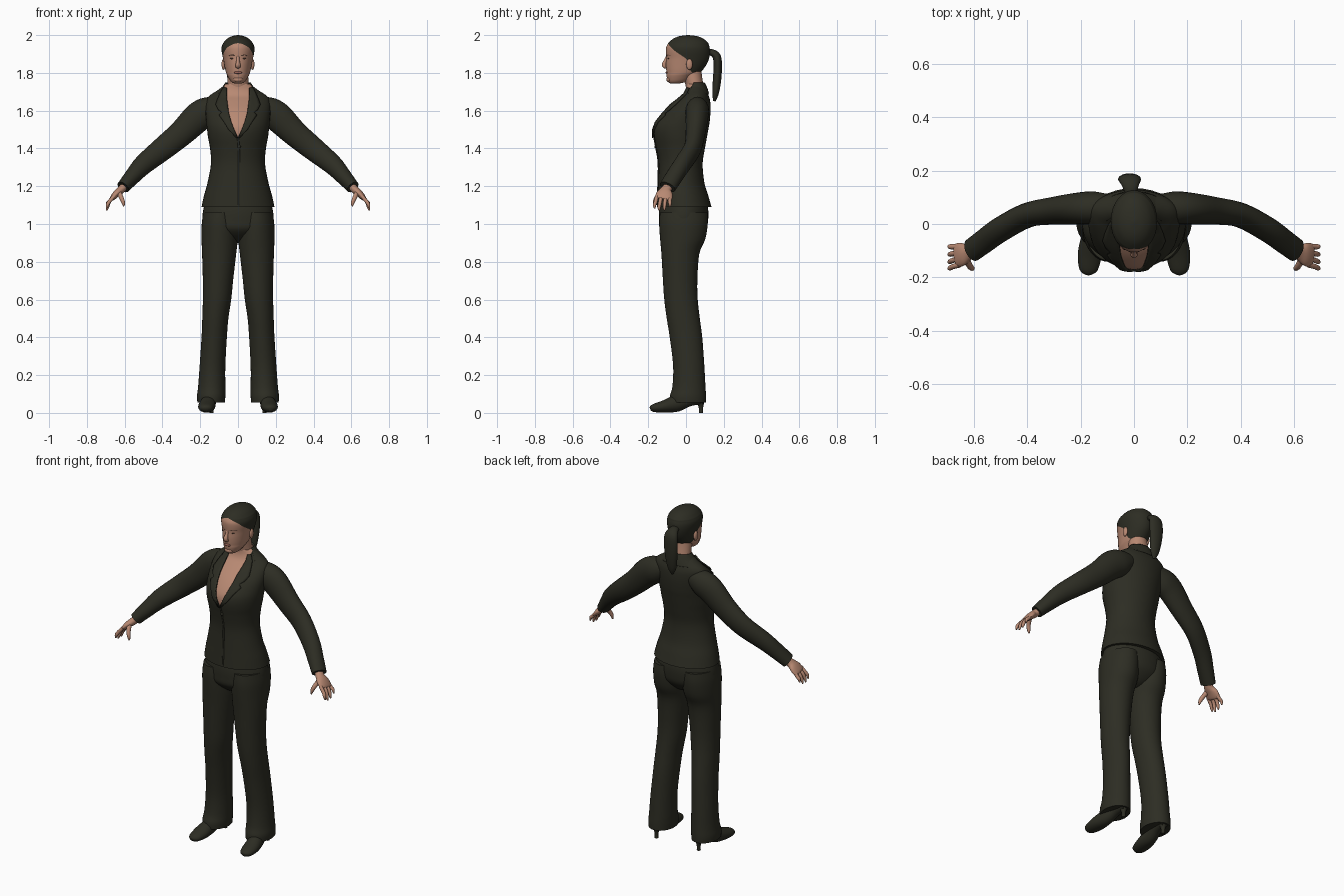
import bpy, bmesh, math
from mathutils import Vector


def material(name, r, g, b):
    m = bpy.data.materials.new(name)
    m.diffuse_color = (r, g, b, 1)
    return m


DARK = material("dark_olive", 0.026, 0.026, 0.017)
SKIN = material("skin", 0.48, 0.25, 0.17)
LIPS = material("lips", 0.33, 0.13, 0.10)
EYES = material("eyes", 0.09, 0.05, 0.035)


def smooth_rows(rows, steps):
    """Catmull-Rom interpolation through rows of numbers."""
    out = []
    for i in range(len(rows) - 1):
        a, b, c, d = rows[max(i - 1, 0)], rows[i], rows[i + 1], rows[min(i + 2, len(rows) - 1)]
        for k in range(steps):
            t = k / steps
            out.append([0.5 * (2 * q + (r - p) * t + (2 * p - 5 * q + 4 * r - s) * t * t
                               + (3 * q - p - 3 * r + s) * t ** 3)
                        for p, q, r, s in zip(a, b, c, d)])
    out.append(list(rows[-1]))
    return out


def finish(name, bm, mats, mirror, angle=50):
    bmesh.ops.remove_doubles(bm, verts=bm.verts, dist=1e-5)
    bmesh.ops.recalc_face_normals(bm, faces=bm.faces)
    me = bpy.data.meshes.new(name)
    bm.to_mesh(me)
    bm.free()
    ob = bpy.data.objects.new(name, me)
    bpy.context.collection.objects.link(ob)
    for m in mats:
        me.materials.append(m)
    if mirror:
        ob.modifiers.new("mirror", 'MIRROR').use_mirror_merge = False
    bpy.ops.object.select_all(action='DESELECT')
    ob.select_set(True)
    bpy.context.view_layer.objects.active = ob
    bpy.ops.object.shade_smooth_by_angle(angle=math.radians(angle))
    return ob


def bridge(name, rings, mats, mirror=False, front=0, front_open=False):
    """Skin rings of points; the first `front` columns take the second material or stay open."""
    bm = bmesh.new()
    vs = [[bm.verts.new(p) for p in ring] for ring in rings]
    n = len(vs[0])
    for lo, hi in zip(vs, vs[1:]):
        for i in range(n):
            if i < front and front_open:
                continue
            j = (i + 1) % n
            f = bm.faces.new((lo[i], lo[j], hi[j], hi[i]))
            f.material_index = 1 if i < front else 0
    if not front_open:
        bm.faces.new(vs[0])
        bm.faces.new(vs[-1]).material_index = len(mats) - 1 if name == "jacket" else 0
    return finish(name, bm, mats, mirror)


def loft(name, rows, mats, steps=4, mirror=False, front_open=False):
    """Horizontal ellipses: (z, centre x, half width, front y, back y[, opening angle])."""
    rings, front = [], 0
    for row in smooth_rows(rows, steps):
        z, cx, rx, yf, yb = row[:5]
        if len(row) > 5:
            front = 20
            o = math.radians(min(max(row[5], 0), 180))
            ang = [-o + 2 * o * i / 20 for i in range(20)]
            ang += [o + 2 * (math.pi - o) * i / 36 for i in range(36)]
        else:
            ang = [math.tau * i / 36 for i in range(36)]
        rings.append([(cx + rx * math.sin(a), (yf + yb) / 2 - (yb - yf) / 2 * math.cos(a), z)
                      for a in ang])
    return bridge(name, rings, mats, mirror, front, front_open)


def tube(name, rows, ref, mat, steps=4, mirror=False, sides=20):
    """Ellipses across a path: (x, y, z, radius along ref, other radius)."""
    rows = smooth_rows(rows, steps)
    pts = [Vector(r[:3]) for r in rows]
    rings = []
    for i, p in enumerate(pts):
        t = (pts[min(i + 1, len(pts) - 1)] - pts[max(i - 1, 0)]).normalized()
        a = Vector(ref)
        a = (a - t * a.dot(t)).normalized()
        b = t.cross(a)
        rings.append([p + a * rows[i][3] * math.cos(w) + b * rows[i][4] * math.sin(w)
                      for w in (math.tau * k / sides for k in range(sides))])
    return bridge(name, rings, [mat], mirror)


def ellipsoid(name, loc, size, mat, mirror=False):
    bm = bmesh.new()
    bmesh.ops.create_uvsphere(bm, u_segments=16, v_segments=10, radius=1)
    for v in bm.verts:
        v.co = Vector(loc) + Vector(c * s for c, s in zip(v.co, size))
    return finish(name, bm, [mat], mirror)


X, Y = (1, 0, 0), (0, 1, 0)

# Jacket body with the chest showing in the V opening
JACKET = [(1.09, 0, .193, -.153, .135, 0), (1.15, 0, .18, -.15, .118, 0), (1.22, 0, .161, -.147, .097, 0),
          (1.32, 0, .143, -.145, .088, 0), (1.40, 0, .148, -.157, .10, 0), (1.455, 0, .158, -.168, .11, 0),
          (1.50, 0, .164, -.17, .118, 7), (1.54, 0, .168, -.157, .125, 12), (1.60, 0, .172, -.112, .13, 17),
          (1.65, 0, .168, -.055, .128, 20), (1.68, 0, .15, -.018, .12, 24), (1.71, 0, .105, -.003, .11, 36),
          (1.74, 0, .066, .0, .095, 85)]
loft("jacket", JACKET, [DARK, SKIN])

# Collar standing round the back of the neck
loft("collar", [(1.69, 0, .125, -.02, .122, 55), (1.72, 0, .088, -.008, .113, 65), (1.75, 0, .067, .0, .098, 80)],
     [DARK], front_open=True).modifiers.new("thickness", 'SOLIDIFY').thickness = .008

# Lapels: raised strips following the jacket front
dense = smooth_rows(JACKET, 8)


def chest_y(x, z):
    r = min(dense, key=lambda q: abs(q[0] - z))
    return (r[3] + r[4]) / 2 - (r[4] - r[3]) / 2 * math.sqrt(max(0, 1 - (x / r[2]) ** 2))


bm = bmesh.new()
rows = []
for z, inner, outer in [(1.455, .0, .008), (1.50, .02, .05), (1.54, .035, .075), (1.575, .045, .10),
                        (1.59, .049, .085), (1.605, .051, .105), (1.63, .054, .118), (1.66, .058, .108),
                        (1.69, .06, .095), (1.72, .06, .078)]:
    xs = [inner + (outer - inner) * k / 4 for k in range(5)]
    rows.append([bm.verts.new((x, chest_y(x, z) - .007, z)) for x in xs])
for a, b in zip(rows, rows[1:]):
    for k in range(4):
        bm.faces.new((a[k], a[k + 1], b[k + 1], b[k]))
lapels = finish("lapels", bm, [DARK], True)
s = lapels.modifiers.new("thickness", 'SOLIDIFY')
s.thickness, s.offset = .008, 0

# Button and front edge of the jacket
ellipsoid("button", (.006, -.162, 1.41), (.009, .005, .009), DARK)
tube("front_edge", [(.006, -.153, 1.10, .005, .004), (.006, -.148, 1.2, .005, .004), (.006, -.146, 1.32, .005, .004),
                    (.004, -.158, 1.40, .005, .004), (0, -.169, 1.455, .005, .004)], X, DARK, sides=8)

# Sleeves
tube("sleeves", [(.09, .06, 1.625, .05, .05), (.15, .06, 1.60, .062, .075), (.21, .058, 1.567, .06, .079),
                 (.30, .05, 1.48, .052, .069), (.40, .033, 1.397, .046, .062), (.50, -.02, 1.315, .046, .053),
                 (.56, -.063, 1.25, .046, .043), (.608, -.098, 1.195, .045, .035)], Y, DARK, mirror=True)

# Hands, fingers and thumbs
tube("palms", [(.59, -.085, 1.212, .025, .02), (.618, -.105, 1.182, .028, .021), (.642, -.113, 1.162, .043, .019),
               (.664, -.118, 1.138, .045, .014), (.67, -.12, 1.130, .036, .008)], Y, SKIN, mirror=True)
for i, (y, tip, drop) in enumerate([(-.154, -.166, .012), (-.131, -.142, .0), (-.108, -.114, .002), (-.086, -.085, .02)]):
    tube(f"finger_{i + 1}", [(.655, y, 1.148, .010, .010), (.68, (y + tip) / 2, 1.12, .010, .010),
                             (.691, tip, 1.09 + drop, .009, .009), (.695, tip, 1.071 + drop, .004, .004)],
         Y, SKIN, mirror=True, sides=10)
tube("thumbs", [(.632, -.125, 1.172, .014, .014), (.618, -.155, 1.14, .012, .012),
                (.608, -.166, 1.115, .010, .010), (.604, -.168, 1.094, .004, .004)], Y, SKIN, mirror=True, sides=10)

# Trousers: hips and flared legs
loft("hips", [(1.14, 0, .165, -.13, .10), (1.08, 0, .183, -.142, .117), (1.02, 0, .188, -.143, .117),
              (.97, 0, .17, -.135, .105), (.92, 0, .09, -.08, .06), (.90, 0, .03, -.03, .02)], [DARK])
loft("trouser_legs", [(1.06, .095, .088, -.138, .113), (1.0, .096, .096, -.142, .115), (.92, .097, .096, -.137, .102),
                      (.84, .100, .090, -.13, .07), (.70, .106, .080, -.122, .06), (.60, .111, .075, -.115, .062),
                      (.50, .120, .069, -.102, .073), (.40, .126, .067, -.086, .086), (.25, .135, .068, -.068, .097),
                      (.14, .139, .072, -.072, .103), (.09, .142, .075, -.085, .106), (.055, .142, .073, -.085, .106)],
     [DARK], mirror=True)

# Shoes with slim heels
tube("shoes", [(.172, -.189, .02, .012, .010), (.171, -.172, .025, .034, .021), (.166, -.115, .034, .045, .033),
               (.158, -.05, .05, .040, .044), (.146, .02, .072, .034, .036), (.14, .092, .075, .030, .030)],
     X, DARK, mirror=True)
loft("heels", [(0, .14, .011, .068, .090), (.03, .14, .011, .067, .091), (.06, .14, .022, .055, .098)], [DARK], mirror=True)

# Neck
loft("neck", [(1.64, 0, .065, .0, .11), (1.72, 0, .058, .0, .095), (1.78, 0, .054, -.015, .085), (1.83, 0, .05, -.03, .08)], [SKIN])

# Head: face inside the hairline opening, hair elsewhere
loft("head", [(1.745, 0, .022, -.085, -.03, 180), (1.755, 0, .038, -.096, .01, 180), (1.785, 0, .057, -.103, .05, 180),
              (1.80, 0, .063, -.103, .075, 125), (1.82, 0, .068, -.105, .092, 106), (1.85, 0, .074, -.106, .112, 98),
              (1.88, 0, .080, -.104, .123, 82), (1.91, 0, .086, -.106, .127, 58), (1.935, 0, .087, -.105, .125, 40),
              (1.953, 0, .081, -.097, .119, 16), (1.96, 0, .077, -.092, .116, 0), (1.98, 0, .059, -.069, .094, 0),
              (1.994, 0, .033, -.036, .06, 0), (2.0, 0, .004, .006, .014, 0)], [DARK, SKIN], steps=3)

# Facial features and ears
tube("nose", [(0, -.098, 1.89, .007, .007), (0, -.108, 1.865, .009, .009), (0, -.116, 1.845, .013, .012),
              (0, -.112, 1.832, .014, .009), (0, -.103, 1.828, .008, .004)], X, SKIN, sides=12)
ellipsoid("lips", (0, -.102, 1.802), (.021, .006, .007), LIPS)
ellipsoid("chin", (0, -.09, 1.765), (.025, .014, .014), SKIN)
ellipsoid("eyes", (.031, -.0925, 1.876), (.012, .005, .004), EYES, True)
tube("eyebrows", [(.015, -.1015, 1.89, .003, .002), (.032, -.0945, 1.896, .003, .002),
                  (.049, -.081, 1.891, .002, .002)], (0, 0, 1), EYES, mirror=True, sides=8)
ellipsoid("ears", (.077, .018, 1.845), (.010, .017, .029), SKIN, True)

# Ponytail
tube("ponytail", [(-.012, .105, 1.905, .018, .015), (-.013, .135, 1.908, .028, .018), (-.015, .163, 1.885, .040, .022),
                  (-.017, .168, 1.83, .043, .022), (-.017, .164, 1.76, .038, .022), (-.016, .156, 1.69, .026, .017),
                  (-.015, .150, 1.65, .006, .006)], X, DARK)
